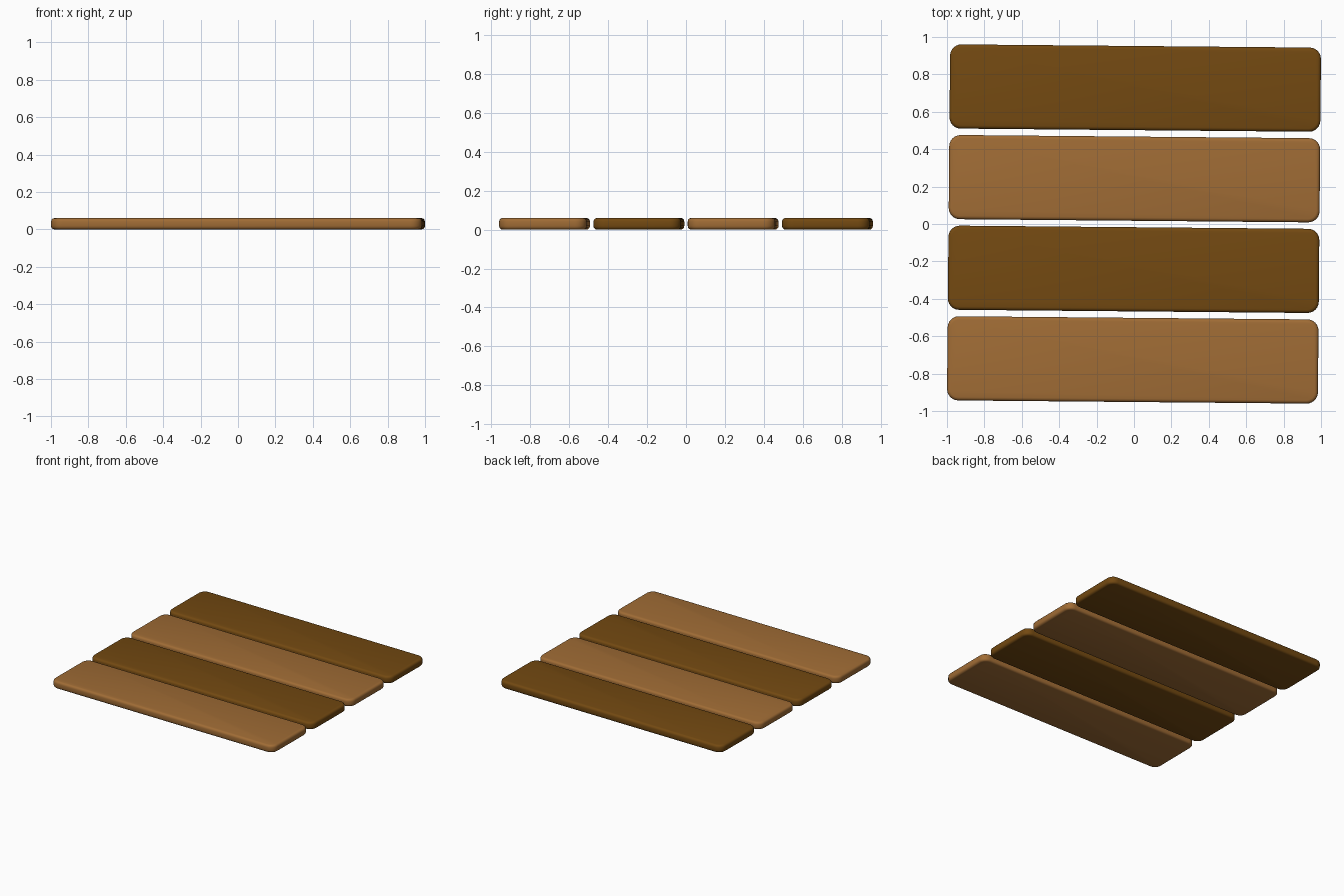
import bpy, bmesh, math
from mathutils import Matrix

if "Cube" in bpy.data.objects:
    bpy.data.objects.remove(bpy.data.objects["Cube"])

LENGTH, WIDTH, THICK = 1.983, 0.45, 0.06
PITCH = 0.4845
TURN = -0.009


def srgb(r, g, b):
    def lin(c):
        c /= 255
        return c / 12.92 if c <= 0.04045 else ((c + 0.055) / 1.055) ** 2.4
    return (lin(r), lin(g), lin(b), 1)


def material(name, col):
    m = bpy.data.materials.new(name)
    m.diffuse_color = col
    m.use_nodes = True
    m.node_tree.nodes["Principled BSDF"].inputs["Base Color"].default_value = m.diffuse_color
    return m


light = material("light_wood", srgb(160, 108, 53))
dark = material("dark_wood", srgb(115, 73, 17))


def plank(name, y, mat):
    bm = bmesh.new()
    bmesh.ops.create_cube(bm, size=1)
    bmesh.ops.scale(bm, vec=(LENGTH, WIDTH, THICK), verts=bm.verts)
    # round the four upright corners
    corners = [e for e in bm.edges if abs(e.verts[0].co.z - e.verts[1].co.z) > 0.01]
    bmesh.ops.bevel(bm, geom=corners, offset=0.06, offset_type='OFFSET',
                    segments=6, profile=0.5, affect='EDGES')
    # soften the top and bottom rims
    rims = [e for e in bm.edges if abs(e.verts[0].co.z - e.verts[1].co.z) < 0.001]
    bmesh.ops.bevel(bm, geom=rims, offset=0.018, offset_type='OFFSET',
                    segments=3, profile=0.5, affect='EDGES')
    # place in the row, whole row turned very slightly
    bm.transform(Matrix.Rotation(TURN, 4, 'Z') @ Matrix.Translation((0, y, THICK / 2)))
    me = bpy.data.meshes.new(name)
    bm.to_mesh(me)
    bm.free()
    me.materials.append(mat)
    ob = bpy.data.objects.new(name, me)
    bpy.context.collection.objects.link(ob)
    bpy.context.view_layer.objects.active = ob
    ob.select_set(True)
    bpy.ops.object.shade_smooth_by_angle(angle=math.radians(40))
    ob.select_set(False)


# four planks side by side, alternating colours
for i in range(4):
    plank(f"plank_{i + 1}", (i - 1.5) * PITCH, dark if i % 2 else light)
